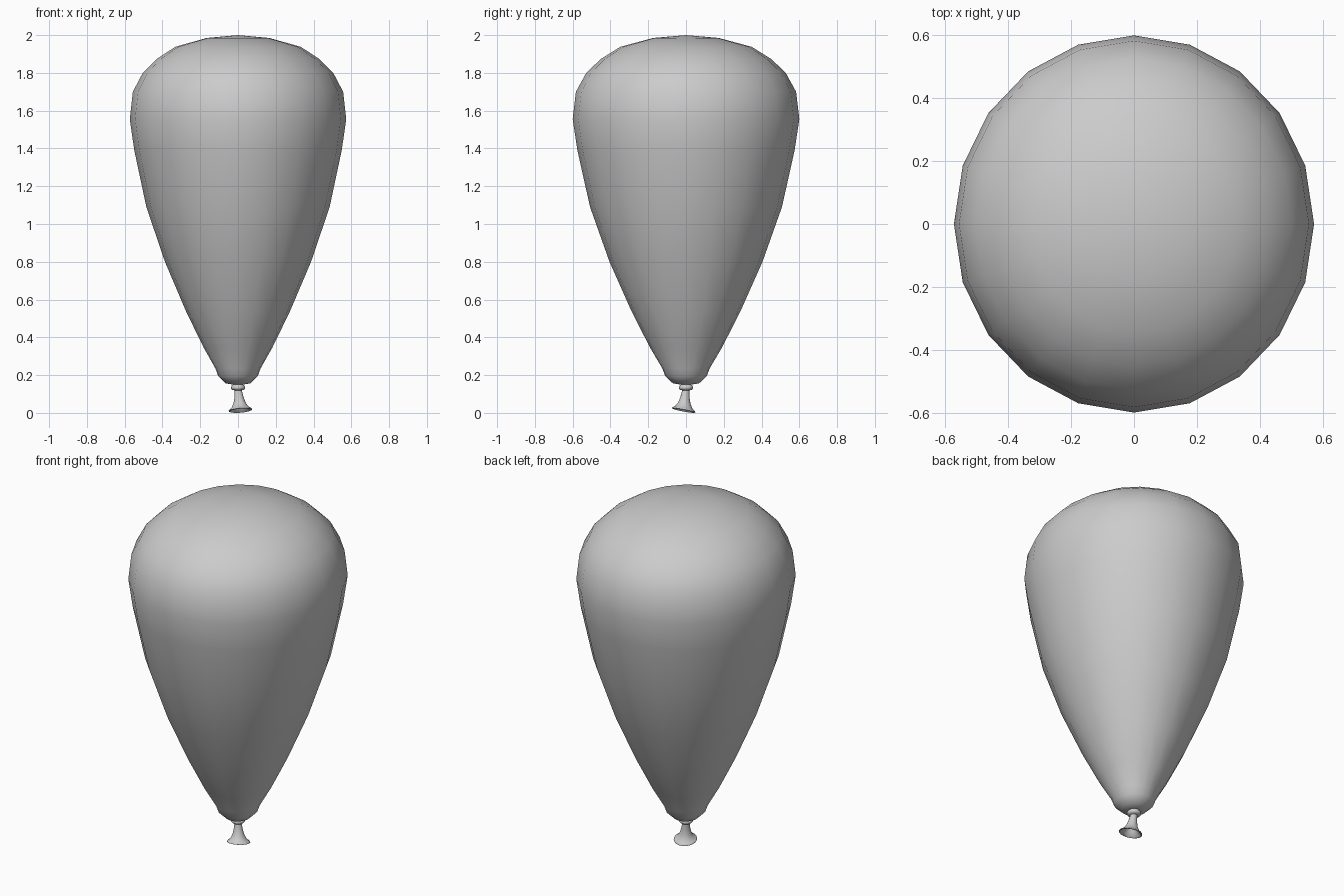
import bpy, bmesh
from math import cos, sin, pi

if "Cube" in bpy.data.objects:
    bpy.data.objects.remove(bpy.data.objects["Cube"])


def lathe(name, profile, sides, sx=1.0, place=None, angle=60):
    """Revolve (radius, z) points; place(x, y, z) optionally bends the result."""
    bm = bmesh.new()
    rings = []
    for r, z in profile:
        n = 1 if r == 0 else sides
        ring = []
        for i in range(n):
            a = 2 * pi * i / sides
            p = (r * sx * sin(a), r * cos(a), z)
            ring.append(bm.verts.new(place(*p) if place else p))
        rings.append(ring)
    for lo, hi in zip(rings, rings[1:]):
        for i in range(sides):
            j = (i + 1) % sides
            quad = [lo[i % len(lo)], lo[j % len(lo)], hi[j % len(hi)], hi[i % len(hi)]]
            bm.faces.new(list(dict.fromkeys(quad)))
    bmesh.ops.recalc_face_normals(bm, faces=bm.faces)
    mesh = bpy.data.meshes.new(name)
    bm.to_mesh(mesh)
    bm.free()
    ob = bpy.data.objects.new(name, mesh)
    bpy.context.collection.objects.link(ob)
    bpy.context.view_layer.objects.active = ob
    ob.select_set(True)
    bpy.ops.object.shade_smooth_by_angle(angle=angle * pi / 180)
    ob.select_set(False)
    return ob


# inflated body, slightly narrower in x
body = [(0, 0.148), (0.03, 0.15), (0.07, 0.157), (0.11, 0.195), (0.125, 0.235), (0.19, 0.345),
        (0.287, 0.535), (0.405, 0.80), (0.508, 1.09), (0.575, 1.39), (0.6, 1.555),
        (0.583, 1.70), (0.528, 1.80), (0.452, 1.873), (0.348, 1.938),
        (0.173, 1.985), (0, 2.0)]
lathe("balloon_body", body, 20, sx=0.955)

# rolled knot under the body
knot = [(0.018, 0.152), (0.03, 0.148), (0.038, 0.138), (0.037, 0.128),
        (0.03, 0.121), (0.016, 0.119)]
lathe("knot_ring", knot, 20)


# flared mouth, hollow below, drifting off axis and tilting towards its lip
def tilt(x, y, z):
    t = max(0.0, min(1.0, (0.13 - z) / 0.115))
    return (x + 0.013 * t, y - 0.013 * t, z + t * (0.08 * x - 0.19 * y))


mouth = [(0.018, 0.13), (0.021, 0.105), (0.025, 0.08), (0.032, 0.055),
         (0.043, 0.034), (0.056, 0.023), (0.0615, 0.019), (0.062, 0.015), (0.057, 0.013),
         (0.046, 0.022), (0.033, 0.038), (0.02, 0.065), (0, 0.085)]
lathe("balloon_mouth", mouth, 20, place=tilt)
# rest the lowest lip point on the ground
ob = bpy.data.objects["balloon_mouth"]
low = min(v.co.z for v in ob.data.vertices)
ob.location.z = -low
